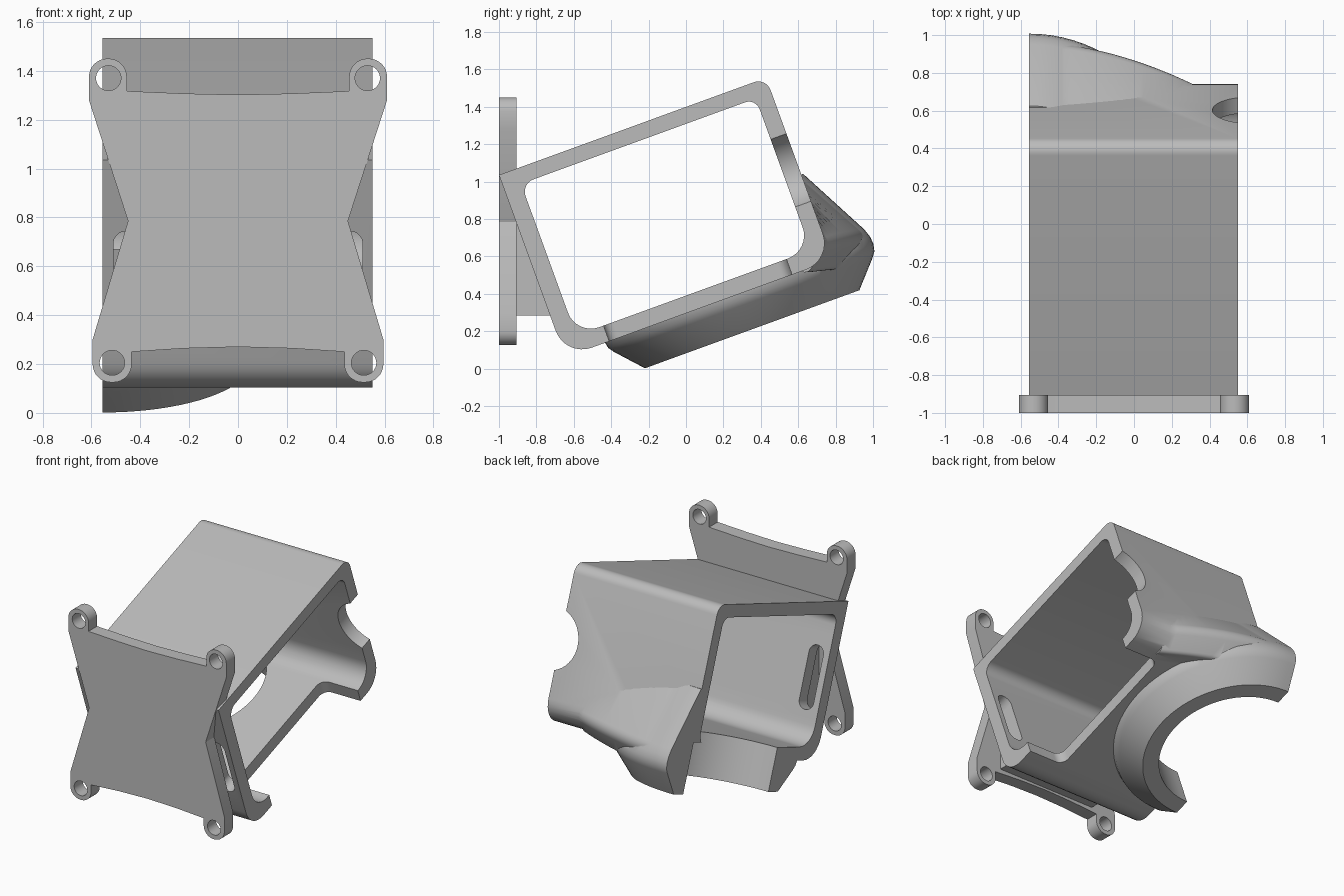
import bpy, bmesh, math
from mathutils import Vector

cube = bpy.data.objects.get("Cube")
if cube:
    bpy.data.objects.remove(cube, do_unlink=True)

grey = bpy.data.materials.new("plain_grey")
grey.use_nodes = True
grey.diffuse_color = (0.5, 0.5, 0.5, 1)
grey.node_tree.nodes["Principled BSDF"].inputs["Base Color"].default_value = (0.5, 0.5, 0.5, 1)

TILT = math.radians(20)
C, S = math.cos(TILT), math.sin(TILT)
X0, X1 = -0.555, 0.55          # ends of the housing
AXIS_U = 0.99                  # duct axis along the housing floor


def tilted(x, u, v):
    """Housing coordinates: u runs backward, v upward, hinged at the top front edge."""
    return Vector((x, -1 + u * C - v * S, 1.035 + u * S + v * C))


def loft(name, loops):
    bm = bmesh.new()
    rings = [[bm.verts.new(p) for p in loop] for loop in loops]
    n = len(rings[0])
    for a, b in zip(rings, rings[1:]):
        for i in range(n):
            j = (i + 1) % n
            bm.faces.new((a[i], a[j], b[j], b[i]))
    bm.faces.new(rings[0])
    bm.faces.new(rings[-1])
    bmesh.ops.recalc_face_normals(bm, faces=bm.faces)
    mesh = bpy.data.meshes.new(name)
    bm.to_mesh(mesh)
    bm.free()
    mesh.materials.append(grey)
    ob = bpy.data.objects.new(name, mesh)
    bpy.context.collection.objects.link(ob)
    return ob


def rounded(corners, steps=8):
    """Outline from (a, b, radius) corners, each eased with a circular arc."""
    pts = []
    for i, (a, b, r) in enumerate(corners):
        p = Vector((a, b))
        if r == 0:
            pts.append(p)
            continue
        d0 = (Vector(corners[i - 1][:2]) - p).normalized()
        d1 = (Vector(corners[(i + 1) % len(corners)][:2]) - p).normalized()
        half = d0.angle(d1) / 2
        mid = p + (d0 + d1).normalized() * r / math.sin(half)
        s = p + d0 * r / math.tan(half) - mid
        e = p + d1 * r / math.tan(half) - mid
        sweep = s.angle_signed(e)
        for k in range(steps + 1):
            t = -sweep * k / steps
            pts.append(mid + Vector((s.x * math.cos(t) - s.y * math.sin(t),
                                     s.x * math.sin(t) + s.y * math.cos(t))))
    return pts


def tube_prism(name, corners, xa, xb):
    pts = rounded(corners)
    return loft(name, [[tilted(x, p.x, p.y) for p in pts] for x in (xa, xb)])


def circle(r, n=48):
    return [(r * math.cos(2 * math.pi * k / n), r * math.sin(2 * math.pi * k / n)) for k in range(n)]


def combine(target, tool, operation):
    m = target.modifiers.new("cut", 'BOOLEAN')
    m.operation, m.solver, m.object = operation, 'EXACT', tool
    bpy.context.view_layer.objects.active = target
    bpy.ops.object.modifier_apply(modifier=m.name)
    bpy.data.objects.remove(tool, do_unlink=True)


def finish(ob):
    bpy.ops.object.select_all(action='DESELECT')
    ob.select_set(True)
    bpy.context.view_layer.objects.active = ob
    bpy.ops.object.shade_smooth_by_angle(angle=math.radians(28))


# Tilted housing, solid at first
housing = tube_prism("housing", [(0, 0, 0), (1.52, 0, 0.07), (1.52, -1.037, 0.15), (0, -1.037, 0.15)], X0 - 0.05, X1)

# Half round duct flare under the housing
flare = []
for r, v in [(0.61, -1.238), (0.735, -1.1), (0.757, -1.07), (0.765, -1.03), (0.762, -0.99), (0.745, -0.94), (0.54, -0.55)]:
    ring = [tilted(X0 - 0.05, AXIS_U - r, v)]
    for k in range(41):
        t = math.pi * k / 40
        ring.append(tilted(X0 + r * math.sin(t), AXIS_U - r * math.cos(t), v))
    ring.append(tilted(X0 - 0.05, AXIS_U + r, v))
    flare.append(ring)
combine(housing, loft("flare", flare), 'UNION')

# Swept swelling on the back wall, fading out toward the left end
sections = []
for k in range(-1, 17):
    d = 0.88 * max(k, 0) / 16
    s = d / 0.88
    x = X0 + d if k >= 0 else X0 - 0.04
    crest = 1.745 - 0.3 * d * d
    outline = rounded([(1.45, -0.42 - 0.2 * s, 0), (crest, -0.99 + 0.04 * s, 0.07),
                       (crest - 0.14, -1.14 + 0.08 * s, 0.04), (1.33, -1.03, 0)], 5)
    sections.append([tilted(x, p.x, p.y) for p in outline])
combine(housing, loft("swelling", sections), 'UNION')

# Hollow interior
combine(housing, tube_prism("hollow", [(0.095, -0.085, 0.07), (1.43, -0.085, 0.06),
                                       (1.43, -0.948, 0.13), (0.095, -0.948, 0.13)], -1, 1), 'DIFFERENCE')

# Duct bore through the floor
combine(housing, loft("bore", [[tilted(X0 + a, AXIS_U + b, v) for a, b in circle(0.5, 72)]
                               for v in (-1.5, -0.9)]), 'DIFFERENCE')

# Floor cutout at the left end
cutout = rounded([(0.27, 0.25, 0.06), (0.27, 1.29, 0.06), (0.8, 1.29, 0), (0.8, 0.25, 0)])
combine(housing, loft("cutout", [[tilted(p.x, p.y, v) for p in cutout] for v in (-1.5, -0.9)]), 'DIFFERENCE')

# Round notch in the back wall
combine(housing, loft("notch", [[tilted(0.62 + a, u, -0.51 + b) for a, b in circle(0.205)]
                                for u in (1.3, 1.8)]), 'DIFFERENCE')

# Strap slots in the front wall
for side in (-1, 1):
    x = side * 0.455
    slot = rounded([(x - 0.055, -0.31, 0.054), (x + 0.055, -0.31, 0.054),
                    (x + 0.055, -0.73, 0.054), (x - 0.055, -0.73, 0.054)])
    combine(housing, loft("slot", [[tilted(p.x, u, p.y) for p in slot] for u in (-0.2, 0.2)]), 'DIFFERENCE')

# Flush right end
trim = [(-2, -1), (2, -1), (2, 3), (-2, 3)]
combine(housing, loft("trim", [[Vector((x, y, z)) for y, z in trim] for x in (-1, X0)]), 'DIFFERENCE')
finish(housing)

# Waisted mounting plate with four eared corners
half = [(0.435, 0.25, 0), (0.435, 0.125, 0.075), (0.595, 0.125, 0.075), (0.595, 0.3, 0), (0.45, 0.785, 0),
        (0.61, 1.28, 0), (0.61, 1.45, 0.075), (0.455, 1.45, 0.075), (0.455, 1.317, 0)]
right = rounded([(0, 0.27, 0), (0.22, 0.264, 0)] + half + [(0.22, 1.307, 0), (0, 1.302, 0)])
outline = right + [Vector((-p.x, p.y)) for p in reversed(right[1:-1])]
plate = loft("mounting_plate", [[Vector((p.x, y, p.y)) for p in outline] for y in (-1, -0.905)])
for side in (-1, 1):
    for x, z in [(0.53, 1.37), (0.515, 0.205)]:
        combine(plate, loft("screw_hole", [[Vector((side * x + a, y, z + b)) for a, b in circle(0.051, 32)]
                                           for y in (-1.2, -0.7)]), 'DIFFERENCE')
finish(plate)

# Wedge joining the plate to the housing
wedge = [(-0.92, 0.285), (-0.695, 0.285), (-0.94, 0.96), (-0.95, 0.96)]
gusset = loft("gusset", [[Vector((x, y, z)) for y, z in wedge] for x in (-0.395, 0.395)])
finish(gusset)
